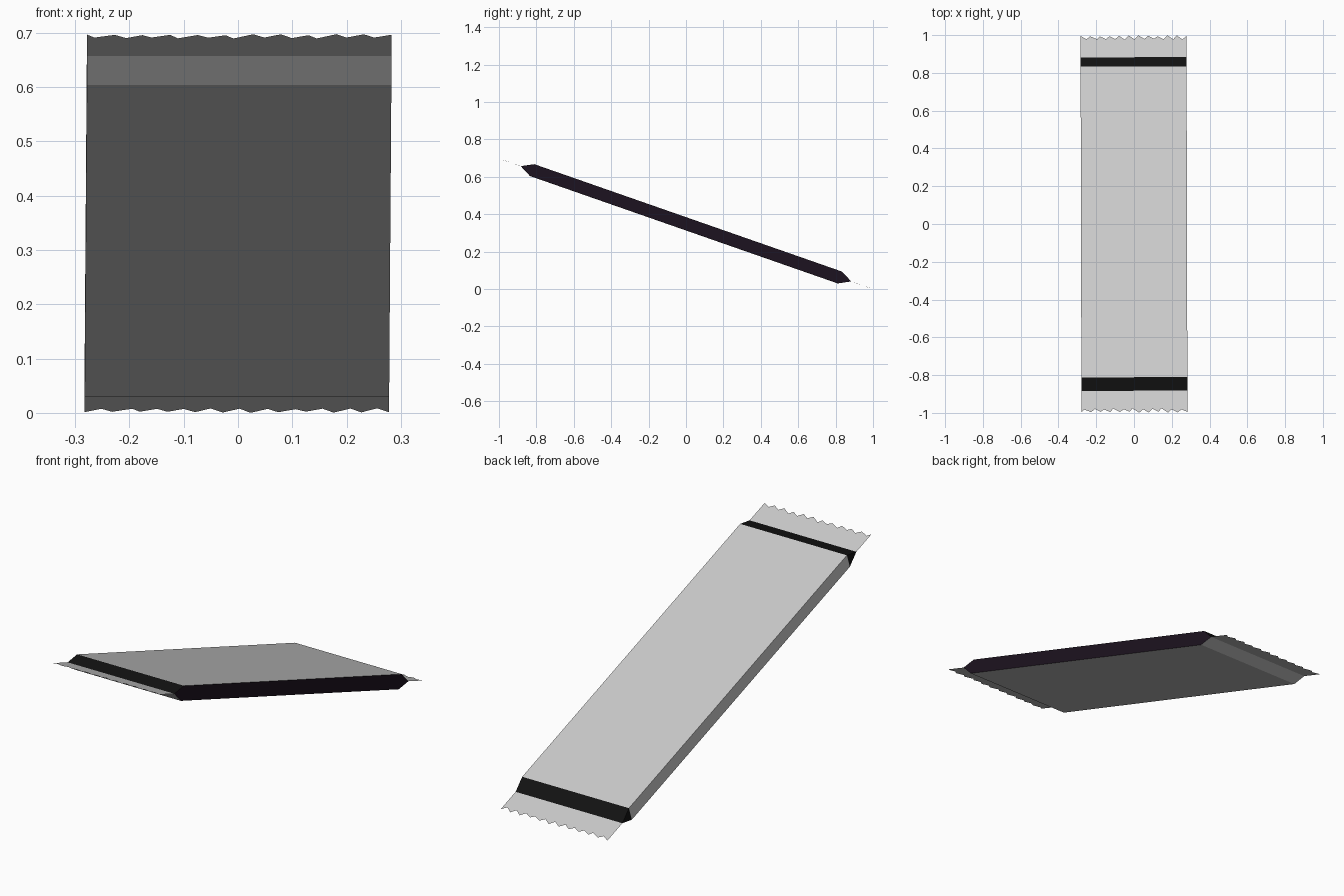
import bpy, bmesh, math, random
from mathutils import Matrix

if "Cube" in bpy.data.objects:
    bpy.data.objects.remove(bpy.data.objects["Cube"])

random.seed(4)
HALF_W = 0.2805      # half width
FACE = 0.871         # half length of the flat faces
TIP = 0.935          # half length to the wedge tips
THICK = 0.0335       # half thickness
END = 1.059          # half length to the tooth points
TILT = math.atan(0.349)

# whole wrapper leans towards the back with a hint of twist
PLACE = (Matrix.Translation((0, 0, 0.349)) @ Matrix.Rotation(0.0025, 4, 'Z')
         @ Matrix.Rotation(-TILT, 4, 'X'))


def material(name, rgb):
    m = bpy.data.materials.new(name)
    m.diffuse_color = (*rgb, 1)
    m.use_nodes = True
    m.node_tree.nodes["Principled BSDF"].inputs["Base Color"].default_value = m.diffuse_color
    return m


def finish(name, bm, mats=()):
    bm.transform(PLACE)
    me = bpy.data.meshes.new(name)
    bm.to_mesh(me)
    bm.free()
    for m in mats:
        me.materials.append(m)
    ob = bpy.data.objects.new(name, me)
    bpy.context.collection.objects.link(ob)
    return ob


grey = material("wrapper_grey", (0.8, 0.8, 0.8))
black = material("band_black", (0.006, 0.006, 0.006))
plum = material("side_plum", (0.012, 0.006, 0.014))

# wrapper body: hexagonal side profile across the width
profile = [(-TIP, 0), (-FACE, -THICK), (FACE, -THICK),
           (TIP, 0), (FACE, THICK), (-FACE, THICK)]
bm = bmesh.new()
left = [bm.verts.new((-HALF_W, u, v)) for u, v in profile]
right = [bm.verts.new((HALF_W, u, v)) for u, v in profile]
for i in range(6):
    j = (i + 1) % 6
    f = bm.faces.new((left[i], left[j], right[j], right[i]))
    f.material_index = 1 if i in (3, 5) else 0      # upper end bands
for ring, rect_mat, tri_mat in ((left, 0, 1), (right, 2, 2)):
    bm.faces.new([ring[k] for k in (1, 2, 4, 5)]).material_index = rect_mat
    for tri in ((0, 1, 5), (2, 3, 4)):
        bm.faces.new([ring[k] for k in tri]).material_index = tri_mat
bmesh.ops.recalc_face_normals(bm, faces=bm.faces)
finish("wrapper_body", bm, (grey, black, plum))


# crimped end flaps: thin sheets with an uneven saw-tooth edge
def flap(name, side, teeth=11):
    step = 2 * HALF_W / teeth
    edge = [(-HALF_W, END - 0.004)]
    for i in range(teeth):
        x = -HALF_W + i * step
        point = END - random.uniform(0, 0.007)
        notch = END - random.uniform(0.019, 0.026)
        edge.append((x + step * random.uniform(0.55, 0.75), notch))
        edge.append((x + step, point))
    outline = [(HALF_W, TIP - 0.01), (-HALF_W, TIP - 0.01)] + edge
    bm = bmesh.new()
    f = bm.faces.new([bm.verts.new((side * x, side * u, 0)) for x, u in outline])
    f.normal_update()
    if f.normal.z < 0:
        f.normal_flip()
    finish(name, bm, (grey,))


flap("upper_end_flap", -1)
flap("lower_end_flap", 1)
